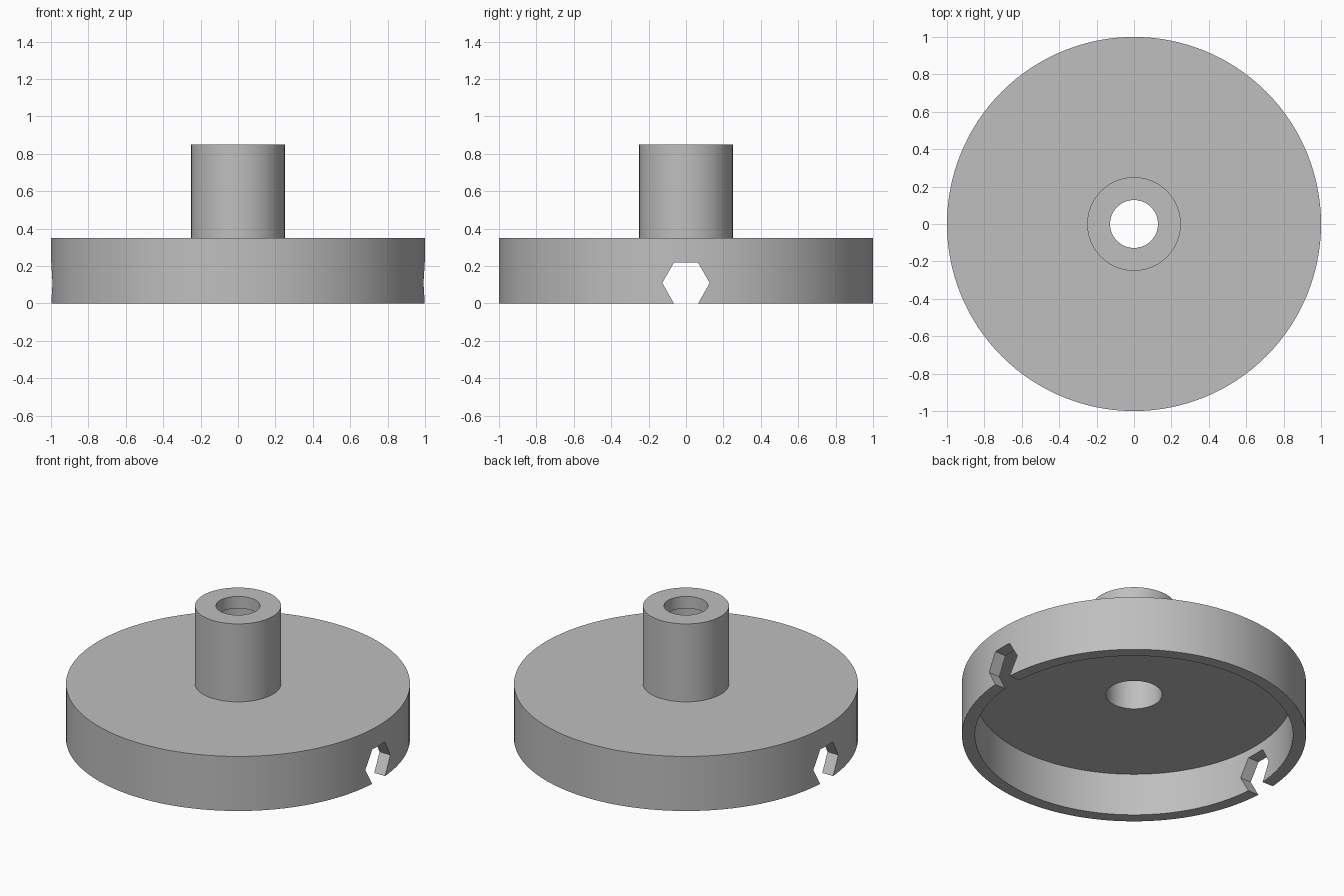
import bpy
import bmesh
import math
from mathutils import Vector

cube = bpy.data.objects.get("Cube")
if cube:
    bpy.data.objects.remove(cube, do_unlink=True)

# Main dimensions
HEIGHT, DISC_TOP, FLOOR = 0.85, 0.35, 0.272
OUTER, INNER, HUB = 1.0, 0.924, 0.25
BORE, LIP_BORE, LIP = 0.163, 0.128, 0.077
HEX_RADIUS = 0.127

grey = bpy.data.materials.new("plain grey")
grey.use_nodes = True
colour = (0.52, 0.52, 0.52, 1)
grey.diffuse_color = colour
grey.node_tree.nodes["Principled BSDF"].inputs["Base Color"].default_value = colour


def add_object(name, bm):
    bmesh.ops.recalc_face_normals(bm, faces=bm.faces)
    mesh = bpy.data.meshes.new(name)
    bm.to_mesh(mesh)
    bm.free()
    mesh.materials.append(grey)
    obj = bpy.data.objects.new(name, mesh)
    bpy.context.collection.objects.link(obj)
    return obj


def lathe(name, profile, steps):
    """Spin a closed (radius, height) profile about z."""
    bm = bmesh.new()
    verts = [bm.verts.new((r, 0, z)) for r, z in profile]
    edges = [bm.edges.new((v, verts[i - 1])) for i, v in enumerate(verts)]
    bmesh.ops.spin(bm, geom=verts + edges, cent=(0, 0, 0), axis=(0, 0, 1),
                   angle=math.tau, steps=steps, use_merge=True)
    bmesh.ops.remove_doubles(bm, verts=bm.verts, dist=1e-5)
    return add_object(name, bm)


# Hollow disc with a hub and a stepped bore
disc = lathe("disc_with_hub", [
    (OUTER, 0), (OUTER, DISC_TOP), (HUB, DISC_TOP), (HUB, HEIGHT),
    (LIP_BORE, HEIGHT), (LIP_BORE, HEIGHT - LIP), (BORE, HEIGHT - LIP),
    (BORE, FLOOR), (INNER, FLOOR), (INNER, 0)], 128)

# Hexagonal prism that notches both sides of the rim
apothem = HEX_RADIUS * math.cos(math.pi / 6)
bm = bmesh.new()
ring = []
for i in range(6):
    a = i * math.pi / 3
    z = apothem + HEX_RADIUS * math.sin(a)
    ring.append(bm.verts.new((-1.2, HEX_RADIUS * math.cos(a), z - (0.002 if a > math.pi else 0))))
face = bm.faces.new(ring)
extruded = bmesh.ops.extrude_face_region(bm, geom=[face], use_keep_orig=True)
bmesh.ops.translate(bm, vec=Vector((2.4, 0, 0)),
                    verts=[v for v in extruded["geom"] if isinstance(v, bmesh.types.BMVert)])
cutter = add_object("notch_cutter", bm)
cutter.hide_render = True

cut = disc.modifiers.new("notches", "BOOLEAN")
cut.operation = "DIFFERENCE"
cut.solver = "EXACT"
cut.object = cutter

bpy.ops.object.select_all(action="DESELECT")
disc.select_set(True)
bpy.context.view_layer.objects.active = disc
bpy.ops.object.modifier_apply(modifier=cut.name)
bpy.data.objects.remove(cutter, do_unlink=True)
bpy.ops.object.shade_smooth_by_angle(angle=math.radians(30))
